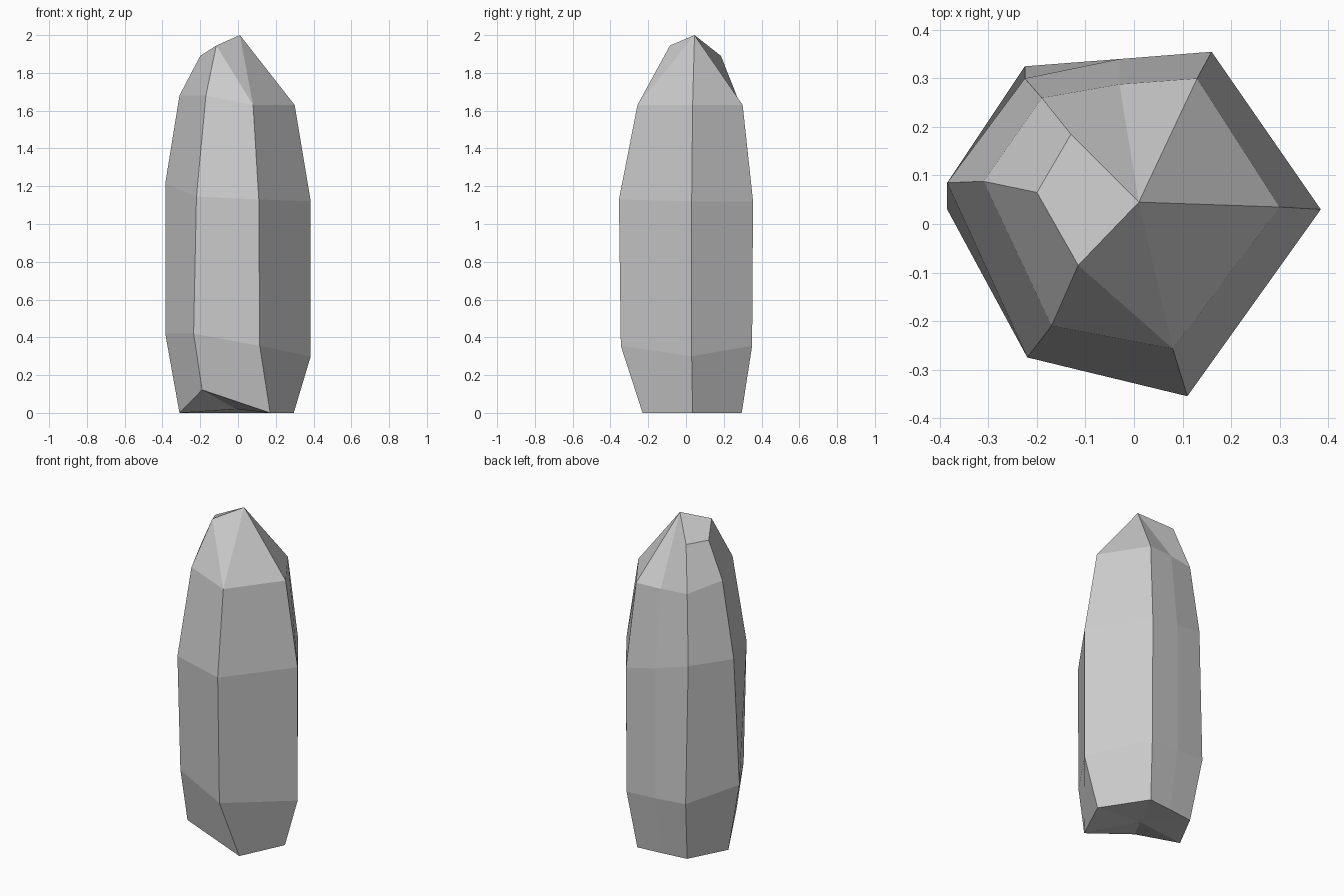
import bpy, bmesh

TIP = (0.01, 0.045, 2.0)

# One edge profile per corner, foot to shoulder, counter-clockwise from above
columns = [
    [(0.17, -0.23, 0), (0.115, -0.345, 0.355), (0.11, -0.355, 1.13), (0.08, -0.257, 1.63)],     # front right
    [(0.295, 0.035, 0), (0.385, 0.03, 0.30), (0.385, 0.03, 1.12), (0.30, 0.035, 1.63)],         # right
    [(0.125, 0.295, 0), (0.16, 0.35, 0.355), (0.16, 0.355, 1.12), (0.13, 0.30, 1.63)],          # back right
    [(-0.03, 0.28, 0), (-0.03, 0.34, 0.36), (-0.03, 0.34, 1.16), (-0.03, 0.288, 1.63)],         # back
    [(-0.19, 0.26, 0), (-0.225, 0.325, 0.37), (-0.225, 0.30, 1.21), (-0.19, 0.26, 1.63)],       # back left
    [(-0.31, 0.03, 0), (-0.385, 0.03, 0.42), (-0.385, 0.085, 1.215), (-0.31, 0.088, 1.68)],     # left
    [(-0.19, -0.22, 0.122), (-0.235, -0.225, 0.42), (-0.22, -0.275, 1.145), (-0.17, -0.21, 1.68)],  # front left
]
# Corners of the slanted cut beside the tip (back left, left, front left)
cut = [(-0.13, 0.185, 1.89), (-0.2, 0.065, 1.89), (-0.115, -0.085, 1.945)]

bm = bmesh.new()
cols = [[bm.verts.new(p) for p in col] for col in columns]
tip = bm.verts.new(TIP)
cut = [bm.verts.new(p) for p in cut]
tops = [tip] * 4 + cut
base = bm.verts.new((-0.01, 0.04, 0.02))
n = len(cols)

for i in range(n):
    j = (i + 1) % n
    a, b = cols[i], cols[j]
    # Side facets
    for k in range(3):
        bm.faces.new((a[k], b[k], b[k + 1], a[k + 1]))
    # Slightly hollow base
    bm.faces.new((base, b[0], a[0]))
    # Pointed top facets
    if j == 0:
        bm.faces.new((a[3], b[3], cut[2]))
        bm.faces.new((cut[2], b[3], tip))
    elif tops[i] is tops[j]:
        bm.faces.new((a[3], b[3], tip))
    else:
        bm.faces.new((a[3], b[3], tops[j], tops[i]))

# Slanted cut
bm.faces.new([tip] + cut)
bmesh.ops.recalc_face_normals(bm, faces=bm.faces)

mesh = bpy.data.meshes.new("crystal_rock")
bm.to_mesh(mesh)
bm.free()
bpy.context.collection.objects.link(bpy.data.objects.new("crystal_rock", mesh))
